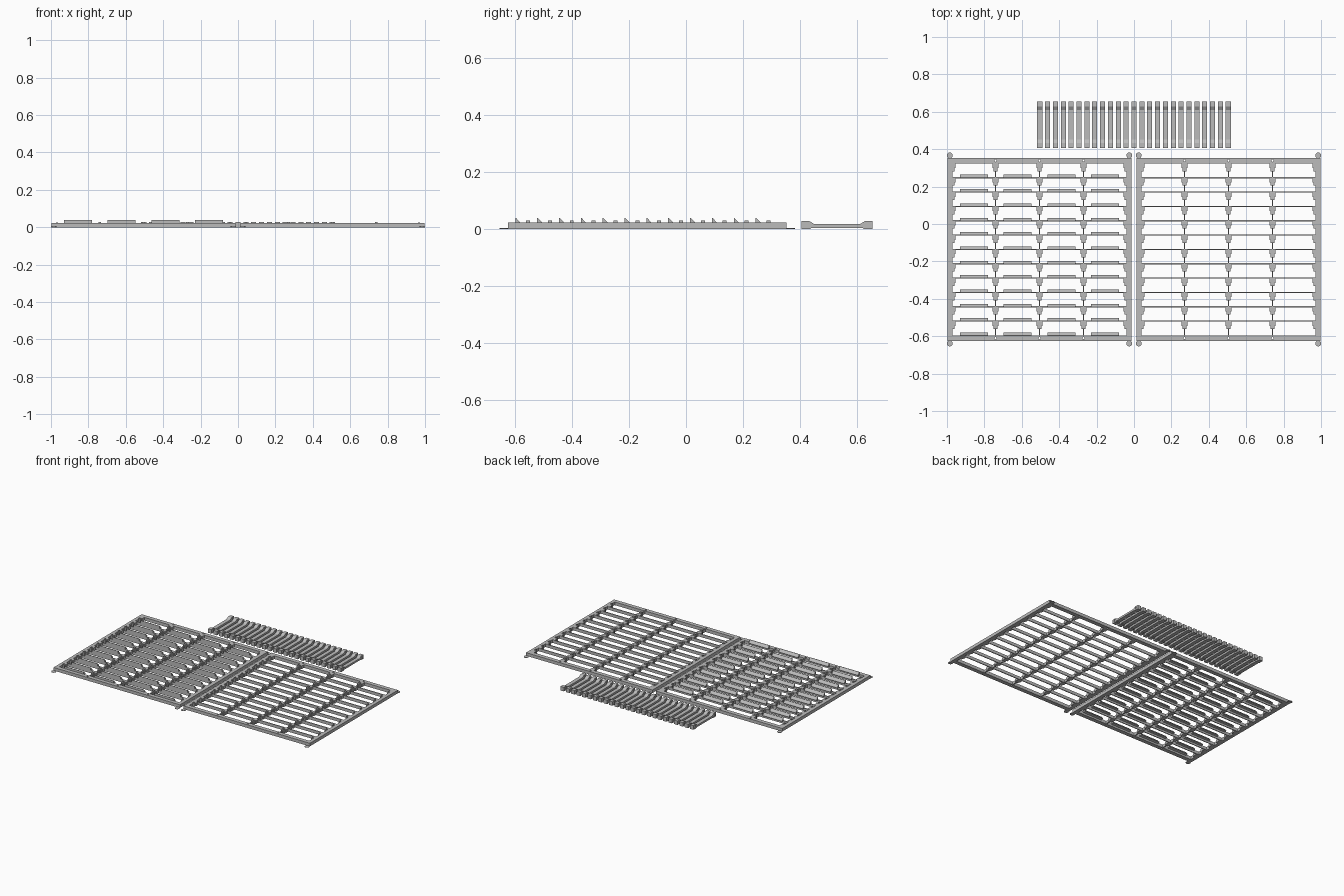
import bpy, bmesh
from mathutils import Matrix, Vector

cube = bpy.data.objects.get("Cube")
if cube:
    bpy.data.objects.remove(cube, do_unlink=True)

grey = bpy.data.materials.new("plain grey")
grey.use_nodes = True
grey.diffuse_color = (0.5, 0.5, 0.5, 1)
grey.node_tree.nodes["Principled BSDF"].inputs["Base Color"].default_value = (0.5, 0.5, 0.5, 1)


def box(bm, x0, x1, y0, y1, z0, z1):
    size = Matrix.Diagonal((x1 - x0, y1 - y0, z1 - z0, 1))
    mid = Matrix.Translation(((x0 + x1) / 2, (y0 + y1) / 2, (z0 + z1) / 2))
    bmesh.ops.create_cube(bm, size=1, matrix=mid @ size)


def cylinder(bm, x, y, radius, z0, z1, sides):
    bmesh.ops.create_cone(bm, cap_ends=True, segments=sides, radius1=radius, radius2=radius,
                          depth=z1 - z0, matrix=Matrix.Translation((x, y, (z0 + z1) / 2)))


def prism(bm, x0, x1, profile):
    """Extrude a (y, z) outline along x."""
    face = bm.faces.new([bm.verts.new((x0, y, z)) for y, z in profile])
    new = bmesh.ops.extrude_face_region(bm, geom=[face])["geom"]
    bmesh.ops.translate(bm, vec=Vector((x1 - x0, 0, 0)),
                        verts=[v for v in new if isinstance(v, bmesh.types.BMVert)])


def finish(bm, name, location=(0, 0, 0)):
    bmesh.ops.recalc_face_normals(bm, faces=bm.faces)
    mesh = bpy.data.meshes.new(name)
    bm.to_mesh(mesh)
    bm.free()
    mesh.materials.append(grey)
    return place(mesh, name, location)


def place(mesh, name, location):
    obj = bpy.data.objects.new(name, mesh)
    obj.location = location
    bpy.context.collection.objects.link(obj)
    return obj


def cut(obj, cutter_bm):
    """Subtract a cutter and bake the result."""
    cutter = finish(cutter_bm, "cutter", obj.location)
    cutter.hide_render = True
    mod = obj.modifiers.new("cut", "BOOLEAN")
    mod.operation, mod.solver, mod.object = "DIFFERENCE", "EXACT", cutter
    bpy.context.view_layer.update()
    baked = bpy.data.meshes.new_from_object(obj.evaluated_get(bpy.context.evaluated_depsgraph_get()))
    obj.modifiers.clear()
    obj.data = baked
    bpy.data.objects.remove(cutter, do_unlink=True)


ROWS = 12
HEIGHT = 0.022
INNER_X, OUTER_X = 0.466, 0.491
INNER_Y, OUTER_Y = 0.46, 0.489
PITCH = 2 * INNER_Y / ROWS
COLUMNS = [-0.235, 0, 0.235]
FRAME_Y = -0.136


def build_frame(side, centre_x):
    at = (centre_x, FRAME_Y, 0)

    # End rails with pin holes, one above each column
    for sign, end in ((1, "back"), (-1, "front")):
        bm = bmesh.new()
        y0, y1 = sorted((sign * INNER_Y, sign * OUTER_Y))
        box(bm, -OUTER_X, OUTER_X, y0, y1, 0, HEIGHT)
        rail = finish(bm, f"{side}_{end}_rail", at)
        holes = bmesh.new()
        for x in COLUMNS:
            cylinder(holes, x, (y0 + y1) / 2, 0.006, -0.01, 0.04, 12)
        cut(rail, holes)

    # Side rails
    bm = bmesh.new()
    for sign in (-1, 1):
        x0, x1 = sorted((sign * INNER_X, sign * OUTER_X))
        box(bm, x0, x1, -INNER_Y, INNER_Y, 0, HEIGHT)
    finish(bm, f"{side}_side_rails", at)

    # Thin crossbars and columns
    bm = bmesh.new()
    for k in range(1, ROWS):
        y = INNER_Y - k * PITCH
        box(bm, -INNER_X, INNER_X, y - 0.003, y + 0.003, 0, HEIGHT - 0.001)
    for x in COLUMNS:
        box(bm, x - 0.003, x + 0.003, -INNER_Y, INNER_Y, 0, HEIGHT - 0.002)
    finish(bm, f"{side}_lattice_bars", at)

    # Lugs under each crossbar, with a small raised stop
    bm = bmesh.new()
    for k in range(ROWS):
        y = INNER_Y - k * PITCH
        for x in [-INNER_X] + COLUMNS + [INNER_X]:
            left = x if x == -INNER_X else x - 0.016
            right = x if x == INNER_X else x + 0.016
            neck_l, neck_r = max(left, x - 0.011), min(right, x + 0.011)
            box(bm, left, right, y - 0.025, y, 0, HEIGHT)
            box(bm, neck_l, neck_r, y - 0.042, y - 0.025, 0, HEIGHT)
            box(bm, max(left, x - 0.007), min(right, x + 0.007), y - 0.042, y - 0.028, HEIGHT, 0.029)
    finish(bm, f"{side}_lugs", at)

    # Thin round corner pads
    bm = bmesh.new()
    for x in (-0.48, 0.48):
        for y in (-0.503, 0.503):
            cylinder(bm, x, y, 0.0155, 0, 0.003, 24)
    finish(bm, f"{side}_corner_pads", at)


build_frame("right", -0.505)
build_frame("left", 0.505)

# Wedge teeth on the crossbars of the right frame
bm = bmesh.new()
for k in range(1, ROWS + 1):
    y = INNER_Y - k * PITCH
    for x in (-0.35, -0.117, 0.117, 0.35):
        prism(bm, x - 0.075, x + 0.075,
              [(y - 0.003, 0.012), (y - 0.003, 0.038), (y, 0.038), (y + 0.016, 0.021), (y + 0.016, 0.017)])
finish(bm, "wedge_teeth", (-0.505, FRAME_Y, 0))

# Row of loose slats with raised ends and side recesses
half = [(0.1245, 0), (0.1245, 0.028), (0.098, 0.028), (0.08, 0.017)]
outline = half + [(-y, z) for y, z in reversed(half)]
outline += [(-0.094, 0), (-0.09, 0.004), (0.09, 0.004), (0.094, 0)]
bm = bmesh.new()
prism(bm, -0.0135, 0.0135, outline)
slat = finish(bm, "slat", (0, 0.5305, 0))
recess = bmesh.new()
for x in (-0.0135, 0.0135):
    for y in (-0.106, 0.106):
        box(recess, x - 0.004, x + 0.004, y - 0.007, y + 0.007, 0.005, 0.021)
cut(slat, recess)
for i in range(-12, 13):
    if i:
        place(slat.data, "slat", (i * 0.042, 0.5305, 0))
